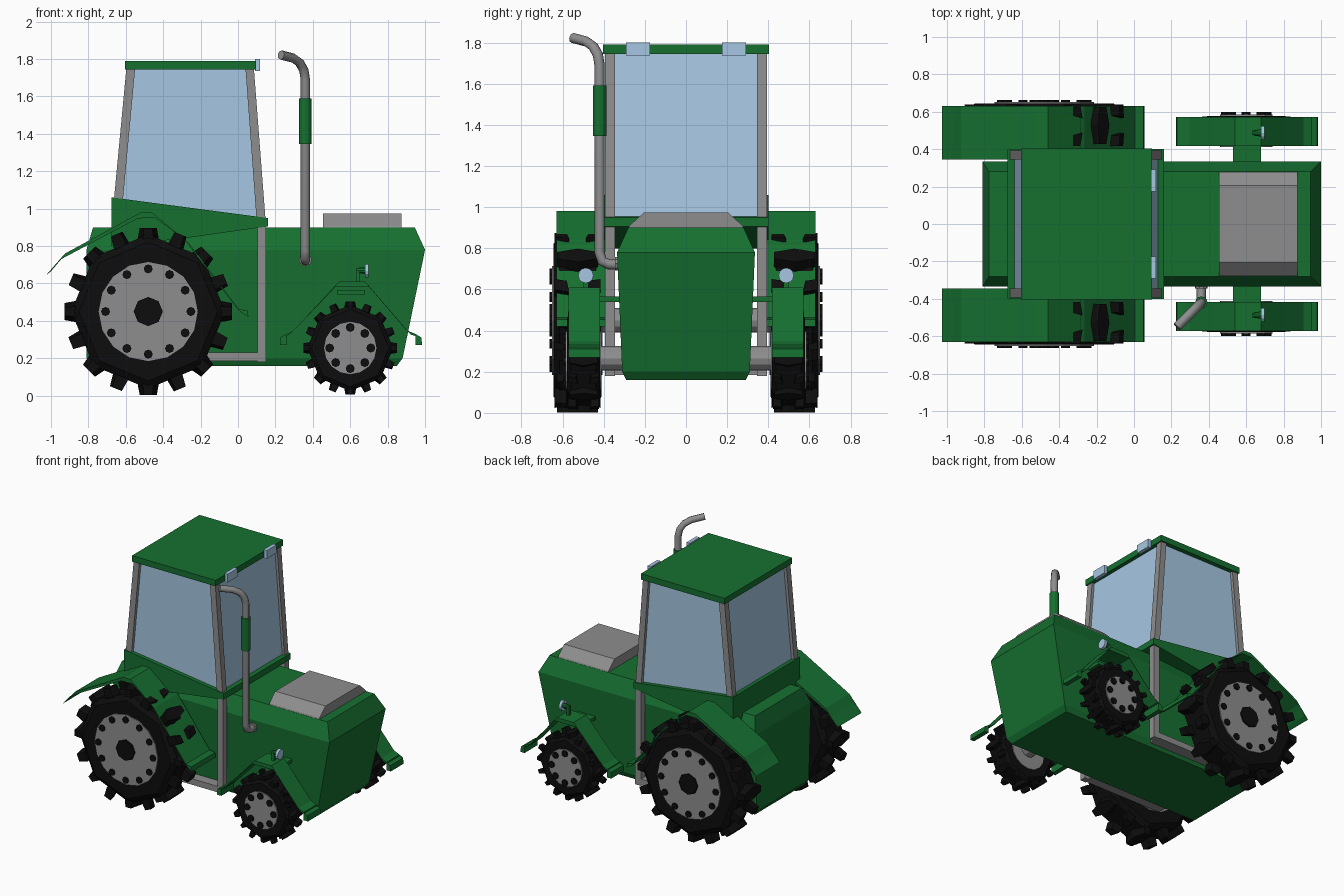
import bpy, bmesh
from math import sin, cos, pi, radians
from mathutils import Vector

if "Cube" in bpy.data.objects:
    bpy.data.objects.remove(bpy.data.objects["Cube"])


def material(name, rgb):
    m = bpy.data.materials.new(name)
    m.diffuse_color = (*rgb, 1)
    m.use_nodes = True
    m.node_tree.nodes["Principled BSDF"].inputs["Base Color"].default_value = m.diffuse_color
    return m


GREEN = material("green_paint", (0.008, 0.16, 0.03))
BLACK = material("rubber", (0.004, 0.004, 0.004))
GLASS = material("glass", (0.38, 0.57, 0.76))
GREY = material("metal", (0.27, 0.27, 0.27))


def finish(name, bm, mat):
    bmesh.ops.recalc_face_normals(bm, faces=bm.faces)
    me = bpy.data.meshes.new(name)
    bm.to_mesh(me)
    bm.free()
    me.materials.append(mat)
    ob = bpy.data.objects.new(name, me)
    bpy.context.collection.objects.link(ob)
    return ob


def add_loft(bm, rings, caps=True):
    """Skin a list of equal-length point rings."""
    vs = [[bm.verts.new(p) for p in r] for r in rings]
    n = len(vs[0])
    for a, b in zip(vs, vs[1:]):
        for i in range(n):
            bm.faces.new((a[i], a[(i + 1) % n], b[(i + 1) % n], b[i]))
    if caps:
        bm.faces.new(vs[0][::-1])
        bm.faces.new(vs[-1])


def loft(name, rings, mat):
    bm = bmesh.new()
    add_loft(bm, rings)
    return finish(name, bm, mat)


def rect(x0, x1, y, z):
    return [(x0, -y, z), (x1, -y, z), (x1, y, z), (x0, y, z)]


def prism(name, pts, y0, y1, mat):
    """Extrude an x-z outline along y."""
    return loft(name, [[(x, y, z) for x, z in pts] for y in (y0, y1)], mat)


def box(name, x, y, z, mat):
    return prism(name, [(x[0], z[0]), (x[1], z[0]), (x[1], z[1]), (x[0], z[1])], *y, mat)


def circle(c, r, n, axis="y"):
    a = [2 * pi * i / n for i in range(n)]
    if axis == "y":
        return [(c[0] + r * cos(t), c[1], c[2] + r * sin(t)) for t in a]
    if axis == "x":
        return [(c[0], c[1] + r * cos(t), c[2] + r * sin(t)) for t in a]
    return [(c[0] + r * cos(t), c[1] + r * sin(t), c[2]) for t in a]


def sheet(name, top, t, y0, y1, mat):
    """Bent plate: outline offset inward by thickness t."""
    low = []
    for i, p in enumerate(top):
        a = Vector(top[max(i - 1, 0)])
        b = Vector(top[min(i + 1, len(top) - 1)])
        d = (b - a).normalized()
        low.append((p[0] + d.y * -t * -1 * -1, p[1] - d.x * t))
    # quads along the strip keep the concave outline clean
    bm = bmesh.new()
    rows = [[bm.verts.new((x, y, z)) for x, z in pts]
            for pts, y in ((top, y0), (top, y1), (low, y1), (low, y0))]
    for i in range(len(top) - 1):
        for k in range(4):
            a, b = rows[k], rows[(k + 1) % 4]
            bm.faces.new((a[i], a[i + 1], b[i + 1], b[i]))
    for i in (0, -1):
        bm.faces.new([r[i] for r in rows])
    return finish(name, bm, mat)


def wheel(name, cx, cy, cz, R, w, hub, bolts, bolt_r, s):
    # octagonal tyre with bevelled shoulders
    bm = bmesh.new()
    prof = [(-w, 0.6 * R), (-w, 0.9 * R), (-0.75 * w, R), (0.75 * w, R), (w, 0.9 * R), (w, 0.6 * R)]
    add_loft(bm, [circle((cx, cy + y, cz), r, 8) for y, r in prof])
    # lugs: central hexagons alternate with pairs of edge blocks
    for k in range(16):
        a = k * pi / 8
        rad, tan = Vector((cos(a), 0, sin(a))), Vector((-sin(a), 0, cos(a)))
        t = 0.13 * R
        if k % 2 == 0:
            shapes = [[(-0.5 * t, -0.85 * w), (0.5 * t, -0.85 * w), (t, 0),
                       (0.5 * t, 0.85 * w), (-0.5 * t, 0.85 * w), (-t, 0)]]
        else:
            shapes = [[(-0.5 * t, 0.95 * w * e), (0.7 * t, 0.95 * w * e),
                       (0.5 * t, 0.45 * w * e), (-0.8 * t, 0.35 * w * e)] for e in (-1, 1)]
        for sh in shapes:
            add_loft(bm, [[Vector((cx, cy + v, cz)) + rad * r * R + tan * u * f for u, v in sh]
                          for r, f in ((0.91, 1.1), (1.085, 0.85))])
    finish(name + "_tyre", bm, BLACK)
    # hub disc, ring of bolts and centre cap
    out = cy + s * w
    loft(name + "_hub", [circle((cx, cy - s * (w + 0.005), cz), hub, 16),
                         circle((cx, out + s * 0.008, cz), hub, 16)], GREY)
    bm = bmesh.new()
    for k in range(bolts):
        a = 2 * pi * k / bolts + pi / 2
        c = (cx + bolt_r * cos(a), cz + bolt_r * sin(a))
        add_loft(bm, [circle((c[0], out + s * d, c[1]), 0.024, 8) for d in (0, 0.02)])
    if bolts > 8:
        add_loft(bm, [circle((cx, out + s * d, cz), 0.078, 8) for d in (0, 0.02)])
    finish(name + "_bolts", bm, BLACK)


# body and bonnet
loft("body", [rect(-0.78, 0.85, 0.29, 0.16), rect(-0.81, 0.88, 0.31, 0.2),
              rect(-0.81, 1.0, 0.335, 0.78), rect(-0.775, 0.945, 0.28, 0.9)], GREEN)
loft("bonnet_cover", [rect(0.455, 0.875, 0.28, 0.895), rect(0.455, 0.875, 0.275, 0.91),
                      rect(0.455, 0.875, 0.205, 0.973)], GREY)

# cab base, glass and roof
prism("cab_base", [(-0.675, 1.06), (0.16, 0.95), (0.16, 0.905), (-0.3, 0.84), (-0.675, 0.8)],
      -0.4, 0.4, GREEN)
prism("cab_glass", [(-0.645, 1.0), (0.13, 0.93), (0.065, 1.75), (-0.575, 1.75)], -0.37, 0.37, GLASS)
box("roof", (-0.605, 0.095), (-0.403, 0.403), (1.745, 1.79), GREEN)

for s, side in ((-1, "right"), (1, "left")):
    # cab frame
    ys = (s * 0.345, s * 0.393)
    prism("rear_pillar_" + side, [(-0.665, 1.03), (-0.617, 1.03), (-0.55, 1.75), (-0.597, 1.75)], *ys, GREY)
    prism("front_pillar_" + side, [(0.1, 0.93), (0.148, 0.93), (0.085, 1.75), (0.04, 1.75)], *ys, GREY)
    box("door_post_" + side, (0.103, 0.15), ys, (0.18, 0.93), GREY)
    box("sill_" + side, (-0.55, 0.11), (s * 0.29, s * 0.39), (0.185, 0.23), GREY)
    box("roof_lamp_" + side, (0.09, 0.118), (s * 0.175, s * 0.292), (1.737, 1.8), GLASS)

    # wheels and axles
    wheel("rear_wheel_" + side, -0.48, s * 0.527, 0.45, 0.412, 0.117, 0.265, 12, 0.228, s)
    wheel("front_wheel_" + side, 0.6, s * 0.498, 0.255, 0.23, 0.08, 0.14, 8, 0.11, s)
    loft("rear_axle_" + side, [circle((-0.48, s * y, 0.45), 0.06, 12) for y in (0.28, 0.45)], GREY)
    loft("front_axle_" + side, [circle((0.6, s * y, 0.265), 0.06, 12) for y in (0.28, 0.45)], GREY)

    # mudguards
    sheet("rear_mudguard_" + side,
          [(-1.0, 0.665), (-0.925, 0.76), (-0.52, 0.98), (-0.46, 0.98), (-0.29, 0.84),
           (-0.005, 0.465), (0.05, 0.455)], 0.035, s * 0.345, s * 0.63, GREEN)
    sheet("front_mudguard_" + side,
          [(0.26, 0.27), (0.26, 0.33), (0.30, 0.35), (0.54, 0.61), (0.68, 0.61), (0.90, 0.35), (0.95, 0.33),
           (0.95, 0.27)], 0.035, s * 0.418, s * 0.572, GREEN)
    box("mudguard_bracket_" + side, (0.53, 0.68), (s * 0.3, s * 0.43), (0.54, 0.565), GREEN)

    # headlamp on its post
    y = s * 0.487
    box("lamp_post_" + side, (0.63, 0.65), (y - 0.012, y + 0.012), (0.59, 0.68), GREEN)
    loft("lamp_housing_" + side, [circle((0.64, y, 0.67), 0.014, 10, "x"),
                                  circle((0.68, y, 0.67), 0.02, 10, "x")], GREEN)
    loft("headlamp_" + side, [circle((0.678, y, 0.668), 0.037, 12, "x"),
                              circle((0.698, y, 0.668), 0.037, 12, "x")], GLASS)

# exhaust pipe, muffler and flange
cu = bpy.data.curves.new("exhaust_pipe", "CURVE")
cu.dimensions = "3D"
cu.bevel_depth = 0.025
cu.bevel_resolution = 2
cu.use_fill_caps = True
path = [(0.36, -0.31, 0.72), (0.36, -0.375, 0.722), (0.36, -0.408, 0.738), (0.36, -0.42, 0.78),
        (0.36, -0.42, 1.69), (0.352, -0.428, 1.74), (0.33, -0.45, 1.78), (0.295, -0.485, 1.805),
        (0.23, -0.55, 1.822)]
sp = cu.splines.new("POLY")
sp.points.add(len(path) - 1)
for p, co in zip(sp.points, path):
    p.co = (*co, 1)
cu.materials.append(GREY)
bpy.context.collection.objects.link(bpy.data.objects.new("exhaust_pipe", cu))
loft("muffler", [circle((0.36, -0.42, z), 0.033, 12, "z") for z in (1.345, 1.59)], GREEN)
loft("exhaust_flange", [circle((0.36, y, 0.725), 0.034, 10) for y in (-0.31, -0.345)], GREY)
